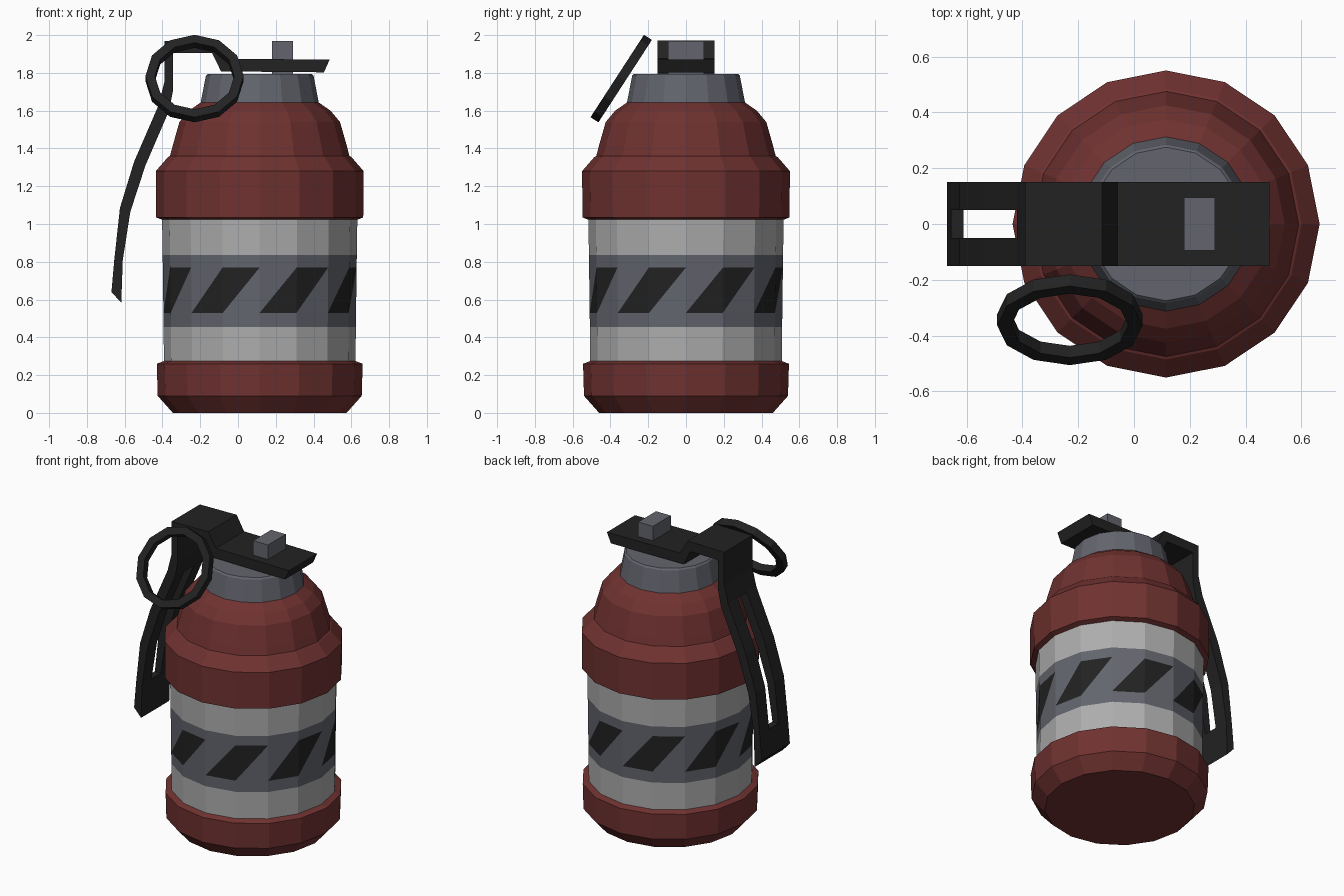
import bpy, bmesh
from math import sin, cos, pi, radians

if "Cube" in bpy.data.objects:
    bpy.data.objects.remove(bpy.data.objects["Cube"])

CX, SIDES = 0.115, 16


def material(name, rgb):
    m = bpy.data.materials.new(name)
    m.diffuse_color = (*rgb, 1)
    m.use_nodes = True
    m.node_tree.nodes["Principled BSDF"].inputs["Base Color"].default_value = m.diffuse_color
    return m


RED = material("red_paint", (0.16, 0.032, 0.03))
STEEL = material("blue_grey", (0.125, 0.13, 0.155))
LIGHT = material("light_grey", (0.42, 0.42, 0.42))
BLACK = material("black", (0.016, 0.016, 0.016))


def finish(bm, name, mats, loc=(0, 0, 0)):
    bmesh.ops.recalc_face_normals(bm, faces=bm.faces)
    me = bpy.data.meshes.new(name)
    bm.to_mesh(me)
    bm.free()
    for m in mats:
        me.materials.append(m)
    ob = bpy.data.objects.new(name, me)
    ob.location = loc
    bpy.context.collection.objects.link(ob)
    return ob


def rings(bm, profile, n):
    return [[bm.verts.new((r * cos(2 * pi * i / n), r * sin(2 * pi * i / n), z))
             for i in range(n)] for r, z in profile]


def lathe(name, profile, mat, n=SIDES, loc=(CX, 0, 0), closed=False):
    bm = bmesh.new()
    rows = rings(bm, profile, n)
    pairs = list(zip(rows, rows[1:]))
    if closed:
        pairs.append((rows[-1], rows[0]))
    else:
        bm.faces.new(rows[0])
        bm.faces.new(rows[-1])
    for a, b in pairs:
        for i in range(n):
            j = (i + 1) % n
            bm.faces.new((a[i], a[j], b[j], b[i]))
    return finish(bm, name, [mat], loc)


# Red base, red shoulder with dome, and neck
lathe("base_cap", [(0.46, 0), (0.54, 0.09), (0.545, 0.26), (0.5, 0.277)], RED)
lathe("shoulder_dome", [(0.51, 1.02), (0.548, 1.035), (0.55, 1.28), (0.485, 1.355),
                        (0.475, 1.36), (0.462, 1.41), (0.425, 1.54),
                        (0.375, 1.6), (0.3, 1.652)], RED)
lathe("neck", [(0.313, 1.64), (0.285, 1.785), (0.275, 1.795)], STEEL)

# Canister wall: painted bands, with slanted hazard stripes in the middle row
bm = bmesh.new()
rows = rings(bm, [(0.507, 0.25), (0.509, 0.455), (0.51, 0.53), (0.513, 0.77),
                  (0.514, 0.835), (0.517, 1.03)], SIDES)
for k, (a, b) in enumerate(zip(rows, rows[1:])):
    for i in range(SIDES):
        j = (i + 1) % SIDES
        if k == 2:
            low = bm.faces.new((a[i], a[j], b[j]))
            high = bm.faces.new((a[i], b[j], b[i]))
            low.material_index = 2 if i % 2 == 0 else 1
            high.material_index = 1 if i % 2 == 0 else 2
        else:
            bm.faces.new((a[i], a[j], b[j], b[i])).material_index = 1 if k in (1, 3) else 0
bm.faces.new(rows[0])
bm.faces.new(rows[-1])
finish(bm, "canister_wall", [LIGHT, STEEL, BLACK], (CX, 0, 0))

# Safety lever: bent strip given as outer/inner (x, z) pairs, slotted in the handle
outer = [(0.485, 1.87), (-0.06, 1.875), (-0.115, 1.972), (-0.39, 1.968), (-0.39, 1.75),
         (-0.42, 1.63), (-0.55, 1.33), (-0.625, 1.085), (-0.655, 0.81), (-0.67, 0.64)]
inner = [(0.455, 1.803), (-0.09, 1.808), (-0.137, 1.905), (-0.345, 1.905), (-0.345, 1.7),
         (-0.365, 1.6), (-0.49, 1.31), (-0.57, 1.065), (-0.61, 0.81), (-0.618, 0.583)]
SLOT = range(5, 8)
YS = (-0.15, -0.05, 0.05, 0.15)
bm = bmesh.new()
grid = [[[bm.verts.new((x, y, z)) for y in YS] for x, z in side] for side in (outer, inner)]
last = len(outer) - 1


def wall(s, t, c, d):
    bm.faces.new((grid[0][s][c], grid[0][t][d], grid[1][t][d], grid[1][s][c]))


for s in range(last):
    for c in range(3):
        if c == 1 and s in SLOT:
            continue
        for g in grid:
            bm.faces.new((g[s][c], g[s + 1][c], g[s + 1][c + 1], g[s][c + 1]))
    for c in (0, 3) + ((1, 2) if s in SLOT else ()):
        wall(s, s + 1, c, c)
for c in range(3):
    wall(0, 0, c, c + 1)
    wall(last, last, c, c + 1)
wall(SLOT[0], SLOT[0], 1, 2)
wall(SLOT[-1] + 1, SLOT[-1] + 1, 1, 2)
finish(bm, "safety_lever", [BLACK])

# Block on top of the lever
bm = bmesh.new()
bmesh.ops.create_cube(bm, size=1)
bmesh.ops.scale(bm, vec=(0.11, 0.19, 0.19), verts=bm.verts)
finish(bm, "lever_block", [STEEL], (0.235, 0, 1.875))

# Tilted pull ring with square section
ring = lathe("pull_ring", [(0.21, -0.025), (0.26, -0.025), (0.26, 0.025), (0.21, 0.025)],
             BLACK, n=12, loc=(-0.23, -0.343, 1.77), closed=True)
ring.rotation_euler = (radians(57), 0, 0)
